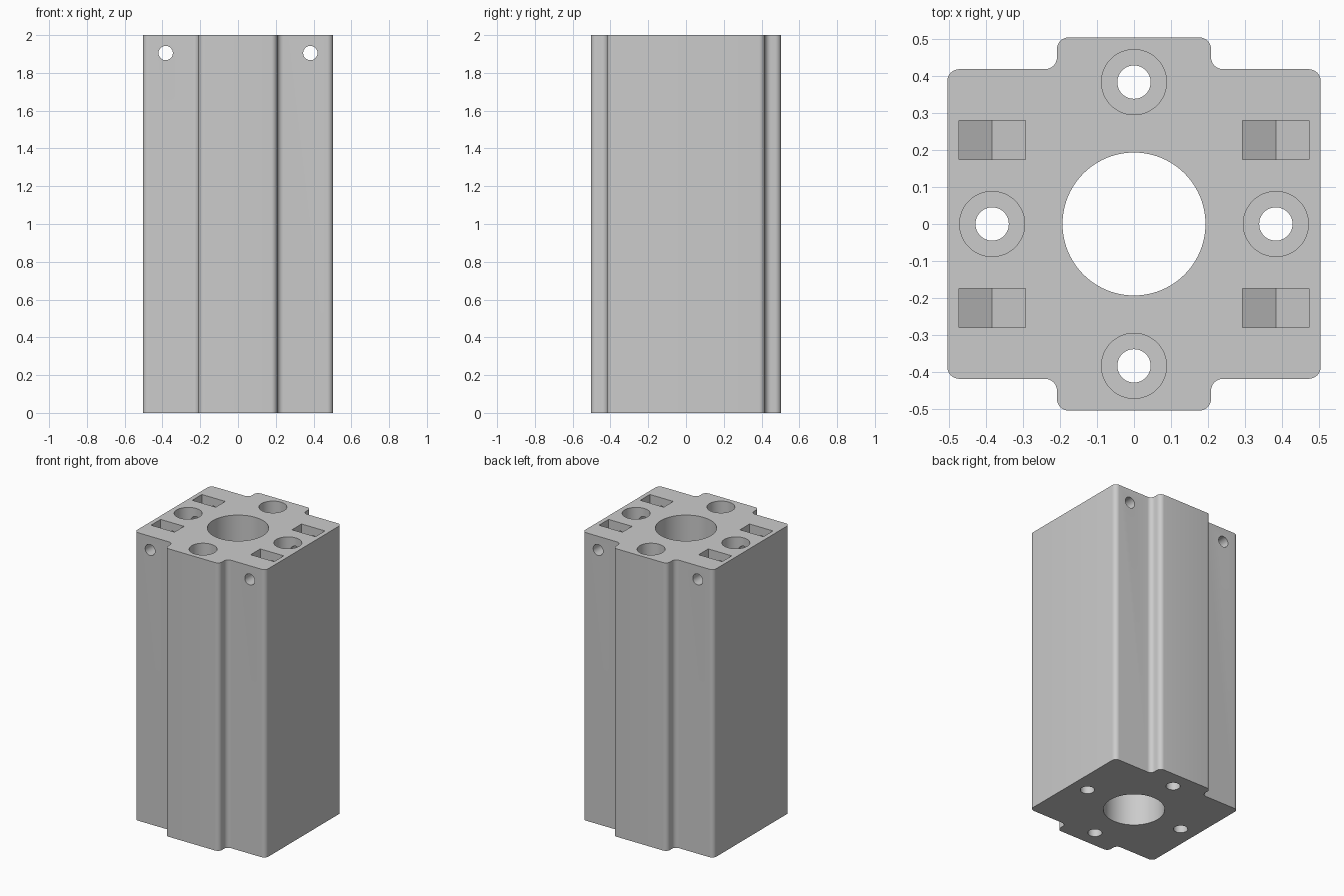
import bpy
import bmesh
from math import sin, cos, pi, radians
from mathutils import Matrix, Vector

cube = bpy.data.objects.get("Cube")
if cube:
    bpy.data.objects.remove(cube, do_unlink=True)

HEIGHT = 2.0
HALF = 0.504      # half width of the block
STEP_X = 0.208    # half width of the raised rib
STEP_Y = 0.418    # half depth beside the rib
FILLET = 0.032
BOLT = 0.383      # bolt distance from the centre

grey = bpy.data.materials.new("plain grey")
grey.use_nodes = True
grey.diffuse_color = (0.6, 0.6, 0.6, 1)
grey.node_tree.nodes["Principled BSDF"].inputs["Base Color"].default_value = (0.6, 0.6, 0.6, 1)


def make_object(name, bm):
    bmesh.ops.recalc_face_normals(bm, faces=bm.faces[:])
    mesh = bpy.data.meshes.new(name)
    bm.to_mesh(mesh)
    bm.free()
    mesh.materials.append(grey)
    obj = bpy.data.objects.new(name, mesh)
    bpy.context.collection.objects.link(obj)
    return obj


def prism(name, points, offset):
    """Extrude a closed outline along an offset."""
    bm = bmesh.new()
    face = bm.faces.new([bm.verts.new(p) for p in points])
    new = bmesh.ops.extrude_face_region(bm, geom=[face])["geom"]
    bmesh.ops.translate(bm, vec=offset, verts=[v for v in new if isinstance(v, bmesh.types.BMVert)])
    return make_object(name, bm)


def cylinder(name, radius, bottom, length, sides=48, along_y=False):
    """Cylinder rising from its bottom point, or running along y about that point."""
    bm = bmesh.new()
    shift = Matrix.Translation(Vector(bottom))
    turn = Matrix.Rotation(pi / 2, 4, 'X') if along_y else Matrix.Translation((0, 0, length / 2))
    bmesh.ops.create_cone(bm, cap_ends=True, segments=sides, radius1=radius,
                          radius2=radius, depth=length, matrix=shift @ turn)
    return make_object(name, bm)


def arc(cx, cy, start, end, steps=8):
    return [(cx + FILLET * cos(radians(start + (end - start) * i / steps)),
             cy + FILLET * sin(radians(start + (end - start) * i / steps)), 0)
            for i in range(steps + 1)]


# Rounded cross-shaped outline, one quarter mirrored to all four
quarter = (arc(HALF - FILLET, STEP_Y - FILLET, 0, 90)
           + arc(STEP_X + FILLET, STEP_Y + FILLET, 270, 180)
           + arc(STEP_X - FILLET, HALF - FILLET, 0, 90))
half = quarter + [(-x, y, z) for x, y, z in reversed(quarter)]
outline = half + [(x, -y, z) for x, y, z in reversed(half)]
body = prism("column_body", outline, (0, 0, HEIGHT))

# Central bore
cutters = [cylinder("central_bore", 0.193, (0, 0, -0.1), HEIGHT + 0.2, 96)]

# Bolt holes with deep head recesses
for x, y in ((BOLT, 0), (-BOLT, 0), (0, BOLT), (0, -BOLT)):
    cutters.append(cylinder("bolt_hole", 0.045, (x, y, -0.1), HEIGHT))
    cutters.append(cylinder("bolt_head_recess", 0.088, (x, y, 0.15), HEIGHT))

# Nut slots with pointed floors, and the cross holes they serve
CROSS_Z = 1.905
NUT = 0.09
for side in (-1, 1):
    x = side * BOLT
    for y in (-0.2265, 0.2265):
        shoulder = CROSS_Z - NUT / 3 ** 0.5
        tip = CROSS_Z - 2 * NUT / 3 ** 0.5
        slot = [(x - NUT, shoulder), (x, tip), (x + NUT, shoulder),
                (x + NUT, HEIGHT + 0.1), (x - NUT, HEIGHT + 0.1)]
        cutters.append(prism("nut_slot", [(px, y - 0.0525, pz) for px, pz in slot], (0, 0.105, 0)))
    cutters.append(cylinder("cross_hole", 0.038, (x, 0, CROSS_Z), 1.4, 32, along_y=True))

# Cut everything out of the body
bpy.ops.object.select_all(action='DESELECT')
bpy.context.view_layer.objects.active = body
body.select_set(True)
for cutter in cutters:
    cutter.hide_render = True
    mod = body.modifiers.new(cutter.name, 'BOOLEAN')
    mod.operation = 'DIFFERENCE'
    mod.solver = 'EXACT'
    mod.object = cutter
    bpy.ops.object.modifier_apply(modifier=mod.name)
    bpy.data.objects.remove(cutter, do_unlink=True)

bpy.ops.object.shade_smooth_by_angle(angle=radians(30))
